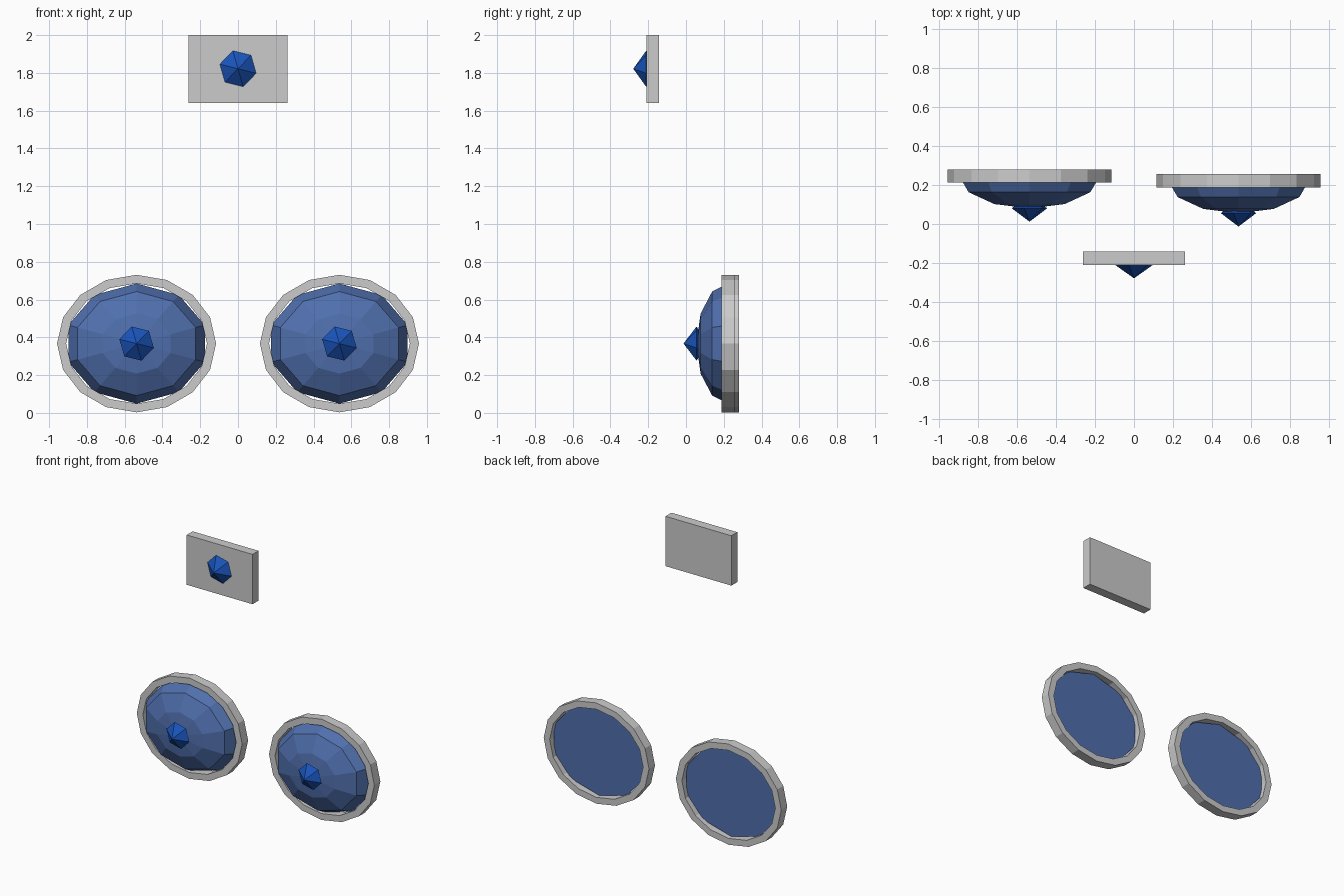
import bpy, bmesh
from math import sin, cos, pi, radians

if "Cube" in bpy.data.objects:
    bpy.data.objects.remove(bpy.data.objects["Cube"])


def material(name, color):
    m = bpy.data.materials.new(name)
    m.diffuse_color = color
    m.use_nodes = True
    m.node_tree.nodes["Principled BSDF"].inputs["Base Color"].default_value = m.diffuse_color
    return m


DOME_BLUE = material("dome_blue", (0.08, 0.16, 0.42, 1))
TIP_BLUE = material("tip_blue", (0.01, 0.09, 0.5, 1))


def ellipse(n, rx, rz, y, start=pi / 2):
    return [(rx * cos(start + 2 * pi * i / n), y, rz * sin(start + 2 * pi * i / n))
            for i in range(n)]


def loft(name, rings, loc, mat=None, front=None, back=None, cap=False, closed=False):
    """Skin rings of points; optional apex points, flat end cap or closed loop."""
    bm = bmesh.new()
    loops = [[bm.verts.new(p) for p in r] for r in rings]
    n = len(loops[0])
    pairs = list(zip(loops, loops[1:]))
    if closed:
        pairs.append((loops[-1], loops[0]))
    for a, b in pairs:
        for i in range(n):
            j = (i + 1) % n
            bm.faces.new((a[i], a[j], b[j], b[i]))
    for loop, apex in ((loops[0], front), (loops[-1], back)):
        if apex:
            v = bm.verts.new(apex)
            for i in range(n):
                bm.faces.new((v, loop[i], loop[(i + 1) % n]))
    if cap:
        bm.faces.new(loops[-1])
    bmesh.ops.recalc_face_normals(bm, faces=bm.faces)
    me = bpy.data.meshes.new(name)
    bm.to_mesh(me)
    bm.free()
    ob = bpy.data.objects.new(name, me)
    ob.location = loc
    if mat:
        me.materials.append(mat)
    bpy.context.collection.objects.link(ob)
    return ob


def tip(name, loc, r, h, back):
    # six-sided pointed stud
    loft(name, [ellipse(6, r, r, 0, radians(46))], loc, TIP_BLUE,
         front=(0, -h, 0), back=(0, back, 0))


# Two oval rims, each with a faceted dome and a stud
for side, x, y in (("left", -0.537, 0.247), ("right", 0.537, 0.222)):
    loc = (x, y, 0.367)
    t = 0.034
    loft(side + "_rim", [ellipse(16, 0.421, 0.364, -t), ellipse(16, 0.421, 0.364, t),
                         ellipse(16, 0.373, 0.318, t), ellipse(16, 0.373, 0.318, -t)],
         loc, closed=True)
    rings = [ellipse(10, 0.38 * sin(a), 0.318 * sin(a), -0.167 * cos(a))
             for a in (pi / 6, pi / 3, pi / 2)]
    loft(side + "_dome", rings, loc, DOME_BLUE, front=(0, -0.167, 0), cap=True)
    tip(side + "_stud", (x, y - 0.166, 0.367), 0.094, 0.069, 0.06)

# Upper plate with its own stud
bpy.ops.mesh.primitive_cube_add(size=1, location=(0, -0.176, 1.82))
plate = bpy.context.object
plate.name = "upper_plate"
plate.scale = (0.526, 0.068, 0.36)
tip("upper_stud", (0, -0.211, 1.822), 0.099, 0.068, 0.05)
